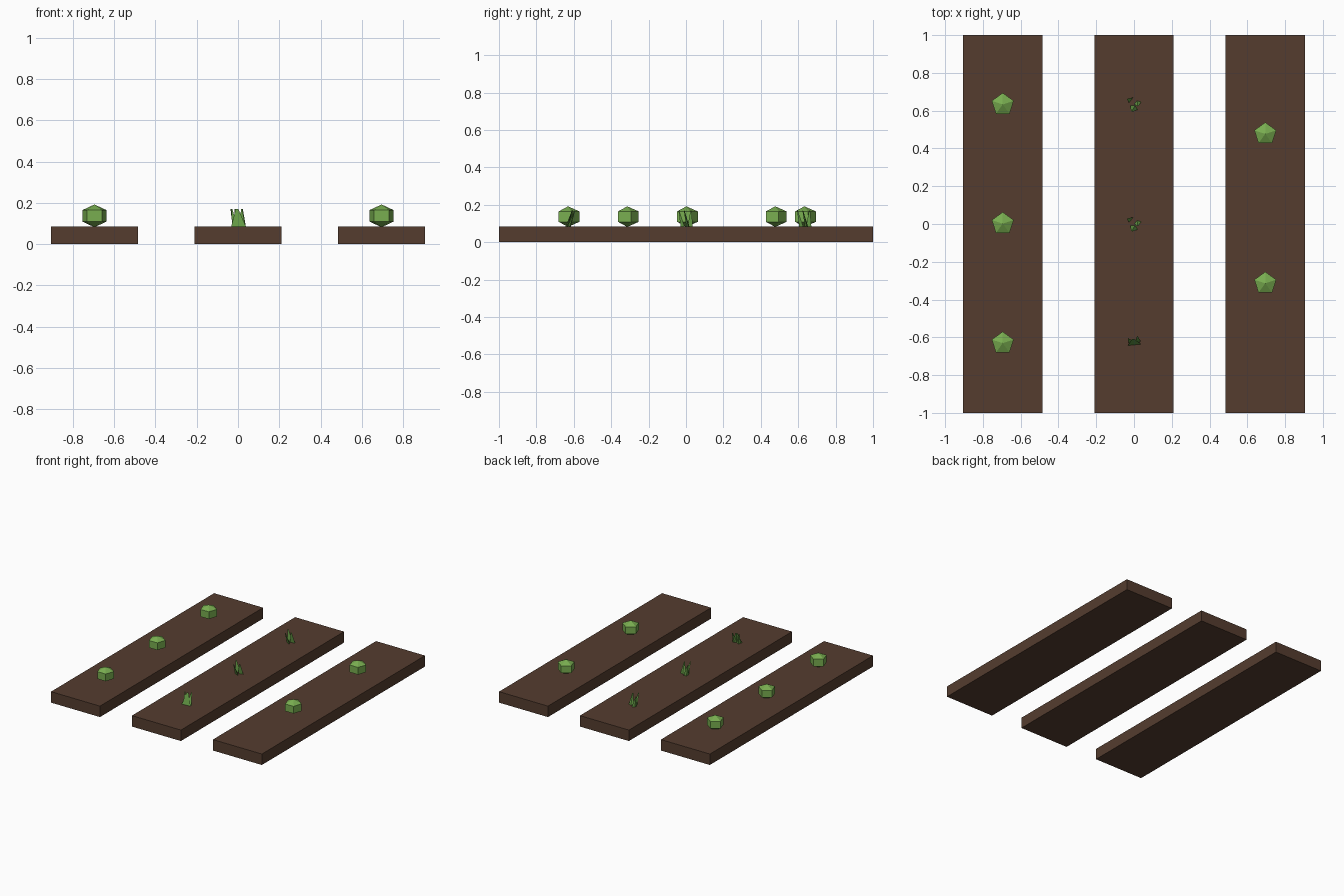
import bpy, bmesh
from math import sin, cos, pi
from mathutils import Vector

if "Cube" in bpy.data.objects:
    bpy.data.objects.remove(bpy.data.objects["Cube"])

SOIL_TOP = 0.085


def material(name, color):
    m = bpy.data.materials.new(name)
    m.diffuse_color = (*color, 1)
    m.use_nodes = True
    m.node_tree.nodes["Principled BSDF"].inputs["Base Color"].default_value = m.diffuse_color
    return m


soil = material("soil", (0.09, 0.046, 0.028))
leaf = material("leaf_green", (0.19, 0.42, 0.08))
dark_leaf = material("sprout_green", (0.13, 0.33, 0.06))


def add_object(name, bm, mat):
    bmesh.ops.recalc_face_normals(bm, faces=bm.faces)
    mesh = bpy.data.meshes.new(name)
    bm.to_mesh(mesh)
    bm.free()
    mesh.materials.append(mat)
    obj = bpy.data.objects.new(name, mesh)
    bpy.context.collection.objects.link(obj)
    return obj


def soil_bed(name, x):
    bm = bmesh.new()
    bmesh.ops.create_cube(bm, size=1)
    bmesh.ops.scale(bm, vec=(0.42, 2, SOIL_TOP), verts=bm.verts)
    add_object(name, bm, soil).location = (x, 0, SOIL_TOP / 2)


def cabbage(x, y):
    # five-sided, three-ring sphere with one corner toward the back
    bm = bmesh.new()
    rings = []
    for z in (-0.028, 0.028):
        rings.append([bm.verts.new((0.061 * cos(pi / 2 + i * 2 * pi / 5),
                                    0.061 * sin(pi / 2 + i * 2 * pi / 5), z)) for i in range(5)])
    low, high = bm.verts.new((0, 0, -0.055)), bm.verts.new((0, 0, 0.055))
    for i in range(5):
        j = (i + 1) % 5
        bm.faces.new((rings[0][i], rings[0][j], rings[1][j], rings[1][i]))
        bm.faces.new((rings[0][j], rings[0][i], low))
        bm.faces.new((rings[1][i], rings[1][j], high))
    add_object("cabbage", bm, leaf).location = (x, y, 0.137)


def sprout(y, blades):
    # each blade is a slim three-sided spike: base centre, tip, half width, facing
    bm = bmesh.new()
    for bx, by, tx, ty, w, ang in blades:
        side = Vector((cos(ang), sin(ang), 0))
        out = Vector((-sin(ang), cos(ang), 0))
        base = Vector((bx, by, 0))
        tip = Vector((tx, ty, 0.085))
        pts = (-side * w, side * w, out * 0.012)
        lower = [bm.verts.new(base + p) for p in pts]
        upper = [bm.verts.new(tip + p * 0.2) for p in pts]
        bm.faces.new(lower)
        bm.faces.new(upper)
        for i in range(3):
            j = (i + 1) % 3
            bm.faces.new((lower[i], lower[j], upper[j], upper[i]))
    add_object("sprout", bm, dark_leaf).location = (0, y, SOIL_TOP - 0.001)


# Soil beds
for name, x in (("left_bed", -0.695), ("middle_bed", 0), ("right_bed", 0.695)):
    soil_bed(name, x)

# Cabbages on the outer beds
for y in (0.633, 0.002, -0.631):
    cabbage(-0.695, y)
for y in (0.477, -0.314):
    cabbage(0.695, y)

# Leaning sprouts on the middle bed
tuft = [(-0.015, 0.02, -0.034, 0.025, 0.018, 0.9),
        (0.0, -0.02, -0.012, -0.04, 0.022, -0.5),
        (0.02, 0.005, 0.02, -0.012, 0.019, 0.3)]
for y in (0.636, 0.002):
    sprout(y, tuft)
sprout(-0.632, [(0.003, -0.008, -0.005, 0.022, 0.036, 0.1),
                (-0.015, 0.005, -0.03, 0.025, 0.014, 0.3),
                (0.02, 0.005, 0.018, 0.036, 0.016, 0.3)])
